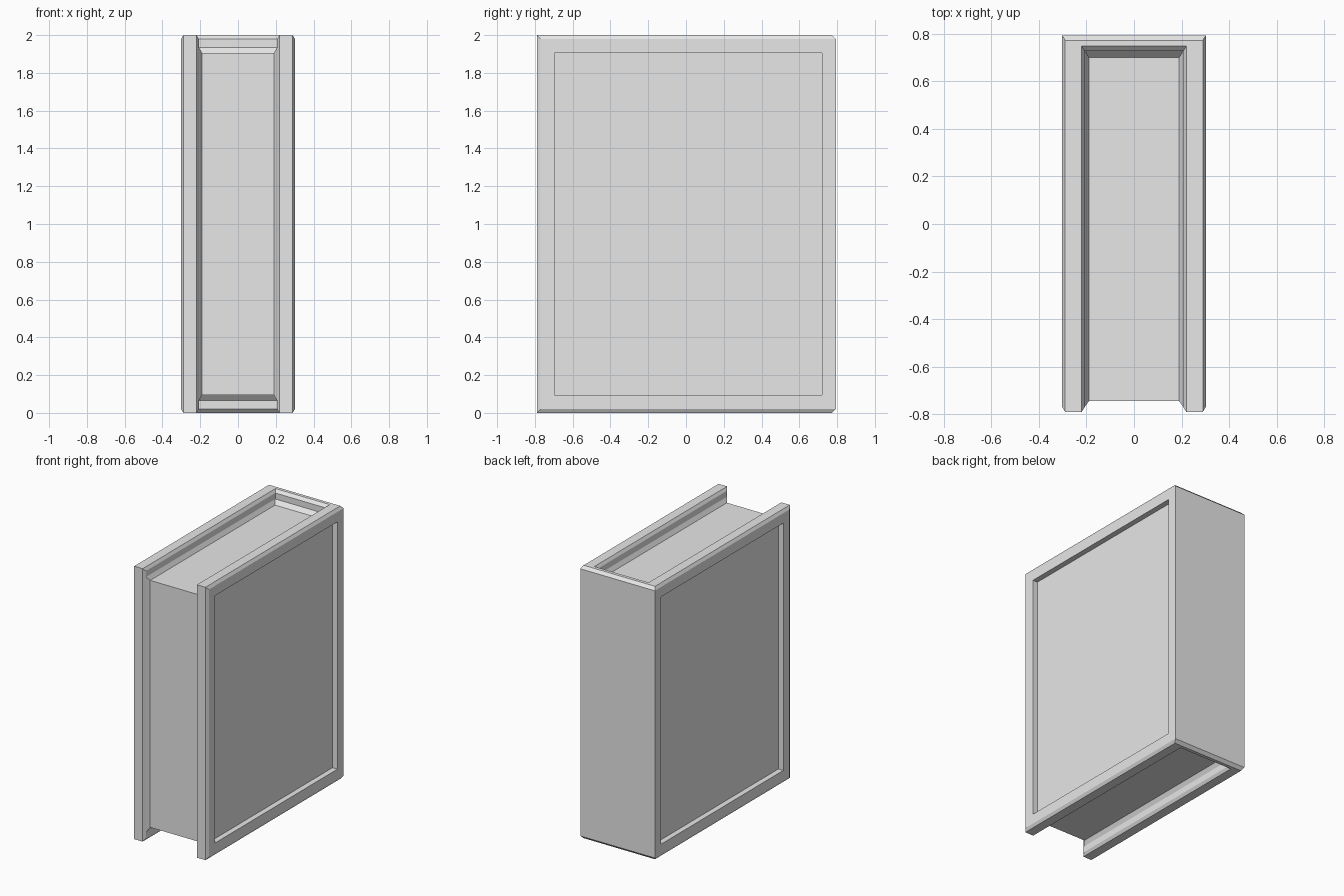
import bpy
import bmesh

cube = bpy.data.objects.get("Cube")
if cube:
    bpy.data.objects.remove(cube, do_unlink=True)

grey = bpy.data.materials.new("light_grey")
grey.use_nodes = True
grey.diffuse_color = (0.8, 0.8, 0.8, 1)
grey.node_tree.nodes["Principled BSDF"].inputs["Base Color"].default_value = (0.8, 0.8, 0.8, 1)

# Main sizes
H = 2.0                       # height
X, XI = 0.302, 0.22           # outer and inner faces of the boards
FRONT, BACK = -0.79, 0.793
BX, BY = 0.013, 0.021         # bevel size across and along the boards
WALL_X, WALL_Y = XI - BX, BACK - 0.045 - BY
PAGE_X, PAGE_FRONT, PAGE_BACK = 0.19, -0.745, 0.70


def finish(bm, name):
    bmesh.ops.remove_doubles(bm, verts=bm.verts[:], dist=0.0005)
    bmesh.ops.recalc_face_normals(bm, faces=bm.faces[:])
    mesh = bpy.data.meshes.new(name)
    bm.to_mesh(mesh)
    bm.free()
    mesh.materials.append(grey)
    obj = bpy.data.objects.new(name, mesh)
    bpy.context.collection.objects.link(obj)
    return obj


def loft(rings):
    """Skin a stack of closed rings and cap both ends."""
    bm = bmesh.new()
    loops = [[bm.verts.new(p) for p in ring] for ring in rings]
    for a, b in zip(loops, loops[1:]):
        for i in range(len(a)):
            j = (i + 1) % len(a)
            bm.faces.new((a[i], a[j], b[j], b[i]))
    bm.faces.new(loops[0][::-1])
    bm.faces.new(loops[-1])
    return bm


def u_ring(z, bevelled):
    """U-shaped outline of two boards and spine; bevelled rings are the end faces."""
    if bevelled:
        half = [(XI, WALL_Y + BY), (XI, FRONT), (XI, FRONT),
                (X - BX, FRONT), (X - BX, FRONT), (X - BX, BACK - BY)]
    else:
        half = [(WALL_X, WALL_Y), (WALL_X, FRONT + BY), (XI, FRONT),
                (X - BX, FRONT), (X, FRONT + BY), (X, BACK)]
    pts = half + [(-x, y) for x, y in reversed(half)]
    return [(x, y, z) for x, y in pts]


# Cover: boards and spine as one bevelled U
bm = loft([u_ring(0, True), u_ring(BY, False), u_ring(H - BY, False), u_ring(H, True)])
bmesh.ops.remove_doubles(bm, verts=bm.verts[:], dist=0.0005)
bmesh.ops.recalc_face_normals(bm, faces=bm.faces[:])

# Sunken panel on each board
bm.normal_update()
sides = [f for f in bm.faces
         if abs(f.normal.x) > 0.99 and abs(f.calc_center_median().x) > X - 0.002]
bmesh.ops.inset_individual(bm, faces=sides, thickness=0.103, depth=0)
for face in sides:
    normal = face.normal.copy()
    new = bmesh.ops.extrude_discrete_faces(bm, faces=[face])["faces"][0]
    bmesh.ops.translate(bm, verts=new.verts[:], vec=-0.04 * normal)
finish(bm, "cover")


# Page block, flared out to meet the boards and spine
def page_ring(x, front, back, half_height):
    edge = [(front, half_height), (back, half_height), (WALL_Y, 0.935)]
    pts = edge + [(y, -h) for y, h in reversed(edge)]
    return [(x, y, H / 2 + h) for y, h in pts]


flare = (FRONT + BY, WALL_Y, 0.935)
core = (PAGE_FRONT, PAGE_BACK, 0.905)
finish(loft([page_ring(-WALL_X, *flare), page_ring(-PAGE_X, *core),
             page_ring(PAGE_X, *core), page_ring(WALL_X, *flare)]), "page_block")
